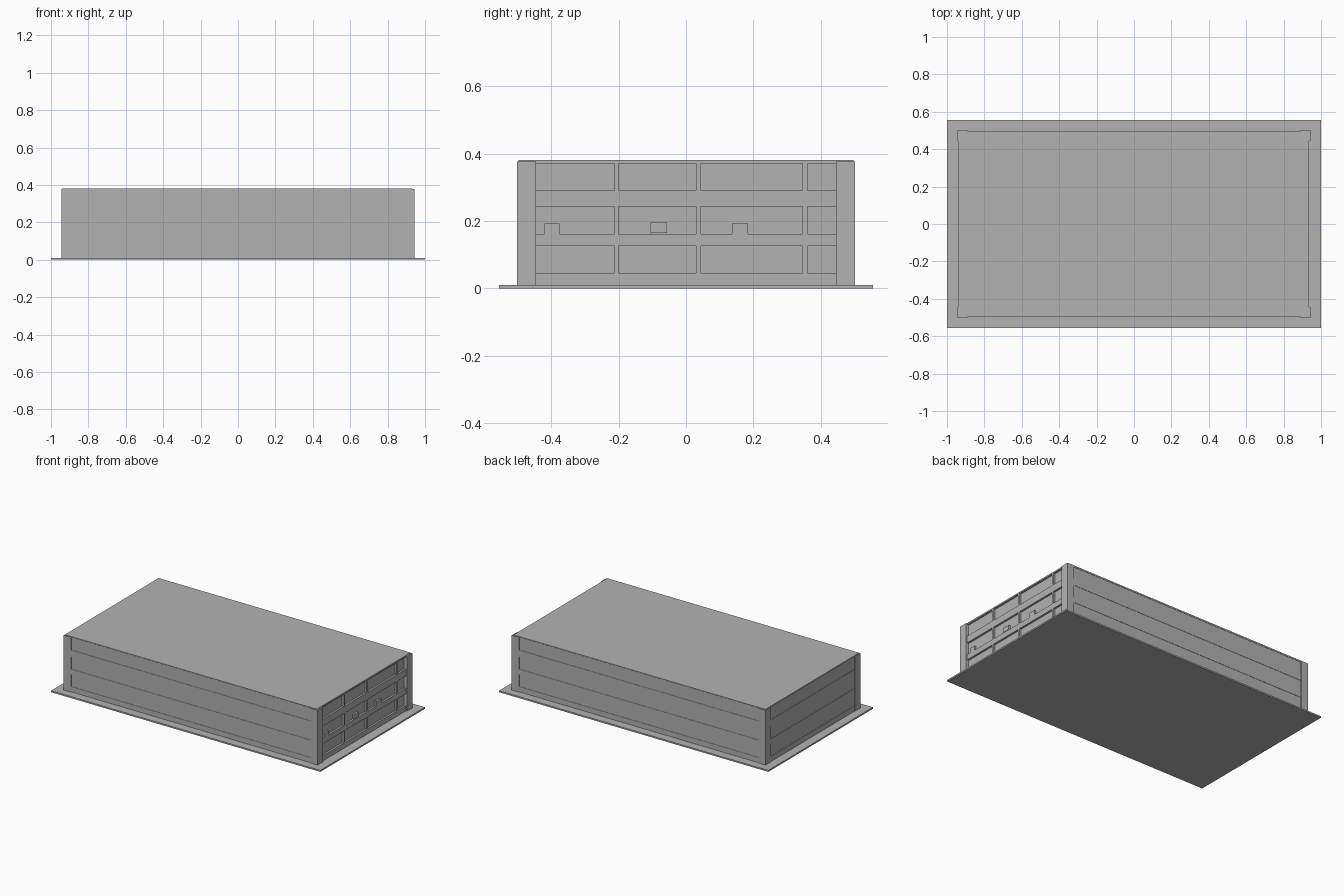
import bpy
import bmesh

cube = bpy.data.objects.get("Cube")
if cube:
    bpy.data.objects.remove(cube, do_unlink=True)

grey = bpy.data.materials.new("plain_grey")
grey.use_nodes = True
colour = (0.448, 0.448, 0.448, 1)
grey.diffuse_color = colour
grey.node_tree.nodes["Principled BSDF"].inputs["Base Color"].default_value = colour


def boxes(name, spans):
    """One object made of boxes, each given as (x span, y span, z span)."""
    bm = bmesh.new()
    for spans_xyz in spans:
        verts = bmesh.ops.create_cube(bm, size=1)["verts"]
        for v in verts:
            for axis, (low, high) in enumerate(spans_xyz):
                v.co[axis] = low if v.co[axis] < 0 else high
    mesh = bpy.data.meshes.new(name)
    bm.to_mesh(mesh)
    bm.free()
    mesh.materials.append(grey)
    obj = bpy.data.objects.new(name, mesh)
    bpy.context.collection.objects.link(obj)
    return obj


floor, eaves, top = 0.01, 0.377, 0.381
wall_x = (-0.94, 0.935)
wall_y = (-0.498, 0.498)
window_x = 0.922

# Ground slab
boxes("base_slab", [((-1, 1), (-0.555, 0.555), (0, floor))])

# Recessed core whose surface shows in the window rows
boxes("building_core", [((-0.938, window_x), (-0.496, 0.496), (floor, eaves))])

# Floor bands between the window rows
bands = [(floor, 0.045), (0.125, 0.162), (0.243, 0.29), (0.37, eaves)]
boxes("floor_bands", [(wall_x, wall_y, z) for z in bands])

# Posts between the windows on the right end
posts = [(-0.213, -0.2), (0.03, 0.045), (0.346, 0.361)]
boxes("window_posts", [((window_x - 0.01, wall_x[1]), y, (floor, eaves)) for y in posts])

# Small blocks standing at the middle row of windows
blocks = [((-0.42, -0.375), (0.155, 0.192)),
          ((-0.105, -0.057), (0.165, 0.195)),
          ((0.136, 0.184), (0.155, 0.192))]
boxes("sill_blocks", [((window_x - 0.01, wall_x[1]), y, z) for y, z in blocks])

# Corner pillars, slightly proud of the walls
boxes("corner_pillars", [(sorted((sx * 0.89, sx * 0.943)),
                          sorted((sy * 0.445, sy * 0.502)),
                          (floor, eaves))
                         for sx in (-1, 1) for sy in (-1, 1)])

# Thin roof sheet
boxes("roof", [((-0.938, 0.933), (-0.497, 0.497), (eaves, top))])
